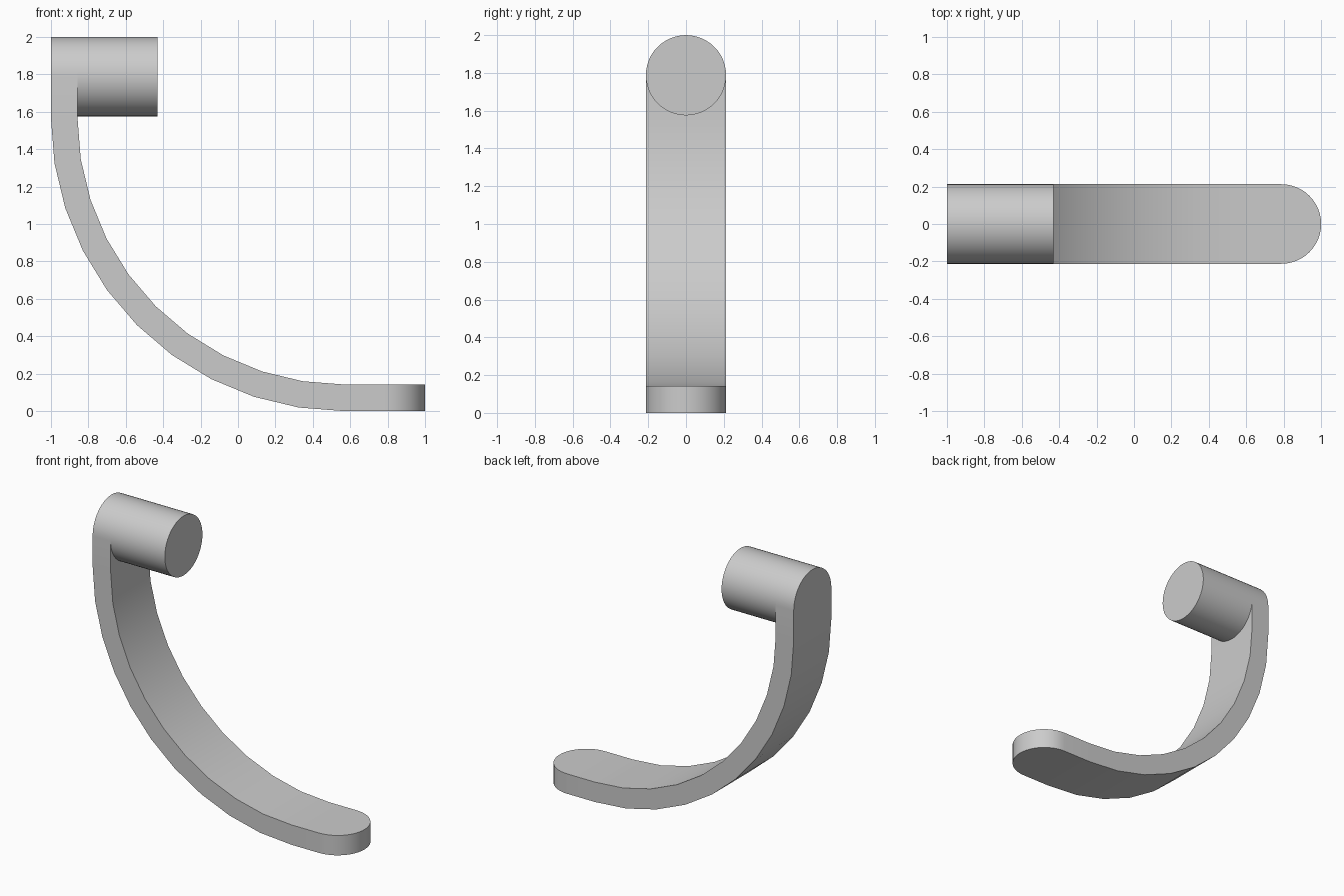
import bpy, bmesh
from math import sin, cos, radians, pi

if "Cube" in bpy.data.objects:
    bpy.data.objects.remove(bpy.data.objects["Cube"])

R = 0.2125            # half width of the strap and radius of the peg
T = 0.142             # strap thickness
BEND = 1.57           # outer bend radius, centred at (CX, BEND)
CX = BEND - 1.0
STEPS = 12            # divisions of each quarter round

def smooth(obj):
    bpy.ops.object.select_all(action='DESELECT')
    obj.select_set(True)
    bpy.context.view_layer.objects.active = obj
    bpy.ops.object.shade_smooth_by_angle(angle=radians(30))

# Stations along the strap: (outer xz, inner xz, half width)
stations = []
for i in range(STEPS, -1, -1):                       # rounded top end
    a = pi / 2 * i / STEPS
    z = 2 - R + R * sin(a)
    stations.append(((-1, z), (-1 + T, z), R * cos(a)))
for i in range(11):                                  # quarter bend in ten flats
    a = radians(9 * i)
    c, s = cos(a), sin(a)
    inner = BEND - T
    stations.append(((CX - BEND * c, BEND - BEND * s),
                     (CX - inner * c, BEND - inner * s), R))
for i in range(STEPS + 1):                           # rounded foot end
    a = pi / 2 * i / STEPS
    x = 1 - R + R * sin(a)
    stations.append(((x, 0), (x, T), R * cos(a)))

# Curved strap
bm = bmesh.new()
rings = []
for (ox, oz), (ix, iz), w in stations:
    rings.append([bm.verts.new(p) for p in
                  ((ox, -w, oz), (ix, -w, iz), (ix, w, iz), (ox, w, oz))])
for a, b in zip(rings, rings[1:]):
    for k in range(4):
        n = (k + 1) % 4
        bm.faces.new((a[k], a[n], b[n], b[k]))
bmesh.ops.remove_doubles(bm, verts=bm.verts, dist=1e-5)
bmesh.ops.recalc_face_normals(bm, faces=bm.faces)
mesh = bpy.data.meshes.new("curved_strap")
bm.to_mesh(mesh)
bm.free()
strap = bpy.data.objects.new("curved_strap", mesh)
bpy.context.collection.objects.link(strap)
smooth(strap)

# Round peg at the top, flush with the rounded strap end
x0, x1 = -1 + T, -0.43
bpy.ops.mesh.primitive_cylinder_add(vertices=STEPS * 4, radius=R, depth=x1 - x0,
                                    location=((x0 + x1) / 2, 0, 2 - R),
                                    rotation=(0, pi / 2, 0))
peg = bpy.context.object
peg.name = "round_peg"
smooth(peg)
